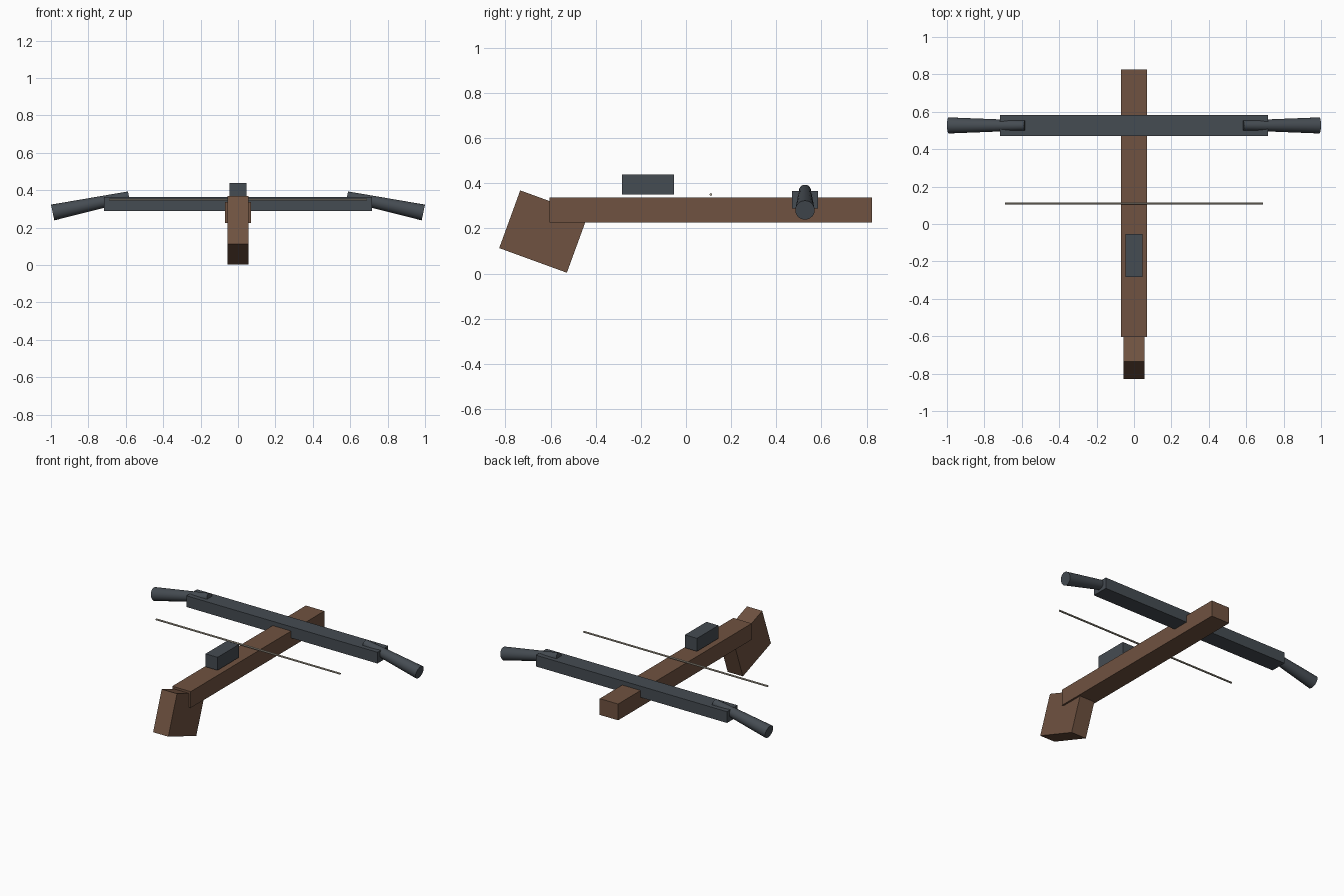
import bpy
from math import radians
from mathutils import Vector

if "Cube" in bpy.data.objects:
    bpy.data.objects.remove(bpy.data.objects["Cube"])


def material(name, rgb):
    m = bpy.data.materials.new(name)
    m.diffuse_color = (*rgb, 1)
    m.use_nodes = True
    m.node_tree.nodes["Principled BSDF"].inputs["Base Color"].default_value = m.diffuse_color
    return m


WOOD = material("wood", (0.16, 0.085, 0.052))
STEEL = material("steel", (0.06, 0.072, 0.085))
CORD = material("cord", (0.40, 0.36, 0.29))


def box(name, center, size, mat, tilt=0):
    bpy.ops.mesh.primitive_cube_add(size=1, location=center)
    o = bpy.context.object
    o.name = name
    o.scale = size
    o.rotation_euler.x = radians(tilt)
    o.data.materials.append(mat)
    return o


def rod(name, start, end, r1, r2, mat, sides):
    a, b = Vector(start), Vector(end)
    bpy.ops.mesh.primitive_cone_add(vertices=sides, radius1=r1, radius2=r2,
                                    depth=(b - a).length, location=(a + b) / 2)
    o = bpy.context.object
    o.name = name
    o.rotation_euler = (b - a).to_track_quat('Z', 'Y').to_euler()
    o.data.materials.append(mat)
    bpy.ops.object.shade_smooth_by_angle(angle=radians(35))
    return o


# Wooden stock and tilted shoulder butt
box("stock", (0, 0.11, 0.281), (0.138, 1.43, 0.11), WOOD)
box("butt", (0, -0.631, 0.186), (0.114, 0.319, 0.272), WOOD, tilt=-20)

# Bow bar and trigger housing
box("bow_bar", (0, 0.527, 0.327), (1.432, 0.114, 0.076), STEEL)
box("trigger_housing", (0, -0.168, 0.395), (0.09, 0.23, 0.088), STEEL)

# Drooping limb tips, wider at the outer end
for side, label in ((-1, "left"), (1, "right")):
    rod(label + "_limb", (side * 0.583, 0.527, 0.367), (side * 0.991, 0.527, 0.281),
        0.027, 0.043, STEEL, 20)

# Bowstring
rod("bowstring", (-0.69, 0.11, 0.35), (0.69, 0.11, 0.35), 0.006, 0.006, CORD, 8)
